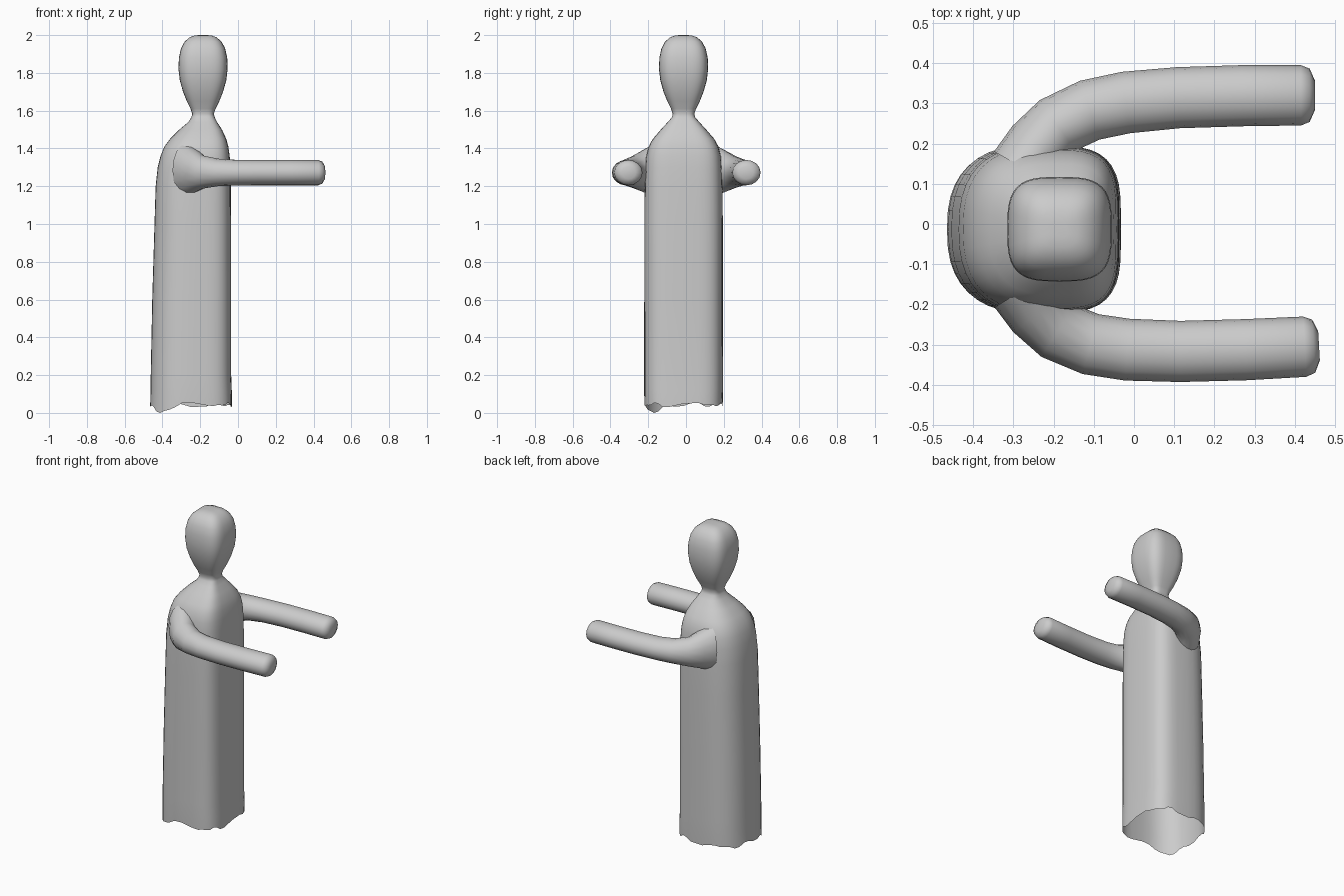
import bpy, bmesh, math
from mathutils import Vector

if "Cube" in bpy.data.objects:
    bpy.data.objects.remove(bpy.data.objects["Cube"])

N = 40


def skin(name, rings, cap_start, cap_end):
    """Loft a list of equal-length point rings into a smooth object."""
    bm = bmesh.new()
    loops = [[bm.verts.new(p) for p in ring] for ring in rings]
    for a, b in zip(loops, loops[1:]):
        for i in range(len(a)):
            j = (i + 1) % len(a)
            bm.faces.new((a[i], a[j], b[j], b[i]))
    if cap_start:
        bm.faces.new(loops[0][::-1])
    if cap_end:
        bm.faces.new(loops[-1])
    bmesh.ops.recalc_face_normals(bm, faces=bm.faces[:])
    mesh = bpy.data.meshes.new(name)
    bm.to_mesh(mesh)
    bm.free()
    mesh.shade_smooth()
    obj = bpy.data.objects.new(name, mesh)
    bpy.context.collection.objects.link(obj)
    return obj


def spow(v, e):
    return math.copysign(abs(v) ** e, v)


def section(z, x0, x1, half_y, n_back, n_front):
    """Rounded-square ring, with its own roundness on the -x and +x sides."""
    cx, hx, ring = (x0 + x1) / 2, (x1 - x0) / 2, []
    for i in range(N):
        t = 2 * math.pi * i / N
        n = n_front if math.cos(t) > 0 else n_back
        ring.append(Vector((cx + hx * spow(math.cos(t), 2 / n),
                            -0.013 + half_y * spow(math.sin(t), 2 / n), z)))
    return ring


# Robe: z, back x, front x, half depth
robe = [(0.05, -0.465, -0.032, 0.207), (0.12, -0.463, -0.033, 0.209),
        (0.2, -0.462, -0.036, 0.209), (0.6, -0.454, -0.036, 0.208),
        (1.0, -0.442, -0.037, 0.208), (1.2, -0.436, -0.038, 0.206),
        (1.3, -0.425, -0.04, 0.203), (1.36, -0.41, -0.044, 0.198),
        (1.41, -0.39, -0.051, 0.185), (1.45, -0.36, -0.062, 0.163),
        (1.5, -0.31, -0.085, 0.12), (1.54, -0.263, -0.111, 0.083)]
rings = [section(z, a, b, h, 2.5, 3.8) for z, a, b, h in robe]

# Ragged hem with one corner hanging lowest
hem = []
for i in range(N):
    t = 2 * math.pi * i / N
    d = (t - math.radians(225)) / 0.28
    hem.append(0.057 + 0.008 * math.sin(7 * t) + 0.007 * math.sin(11 * t + 1)
               - 0.05 * math.exp(-d * d))
low = min(hem)
for p, z in zip(rings[0], hem):
    p.z = z - low

# Neck and head: z, half width
head = [(1.565, 0.062), (1.583, 0.057), (1.61, 0.066), (1.65, 0.086),
        (1.7, 0.106), (1.76, 0.123), (1.82, 0.13), (1.88, 0.128),
        (1.93, 0.117), (1.965, 0.098), (1.988, 0.072), (1.998, 0.045), (2.0, 0.02)]
rings += [section(z, -0.185 - r, -0.185 + r, r, 3.3, 3.3) for z, r in head]
skin("robe_and_head", rings, False, True)

# Arms: x, y, z, half width, half height
path = [(-0.27, 0.135, 1.285, 0.09, 0.145), (-0.235, 0.195, 1.28, 0.083, 0.115),
        (-0.19, 0.245, 1.275, 0.077, 0.088), (-0.11, 0.283, 1.273, 0.077, 0.073),
        (-0.02, 0.302, 1.272, 0.077, 0.068), (0.11, 0.314, 1.272, 0.076, 0.067),
        (0.27, 0.319, 1.272, 0.076, 0.067), (0.415, 0.32, 1.272, 0.075, 0.067),
        (0.437, 0.32, 1.272, 0.066, 0.058), (0.45, 0.32, 1.272, 0.036, 0.034)]


def arm(name, side):
    pts = []
    for i, (x, y, z, w, h) in enumerate(path):
        if side < 0:
            k = (x + 0.27) / 0.72
            x, y = x + 0.01 * k, -(y + 0.025 - 0.042 * k)
        pts.append(Vector((x, y, z)))
    rings = []
    for i, p in enumerate(pts):
        tan = (pts[min(i + 1, len(pts) - 1)] - pts[max(i - 1, 0)])
        tan.z = 0
        tan.normalize()
        across = Vector((-tan.y, tan.x, 0))
        w, h = path[i][3:]
        rings.append([p + across * w * math.cos(a) + Vector((0, 0, h * math.sin(a)))
                      for a in (2 * math.pi * k / 16 for k in range(16))])
    skin(name, rings, False, True)


arm("left_arm", 1)
arm("right_arm", -1)
